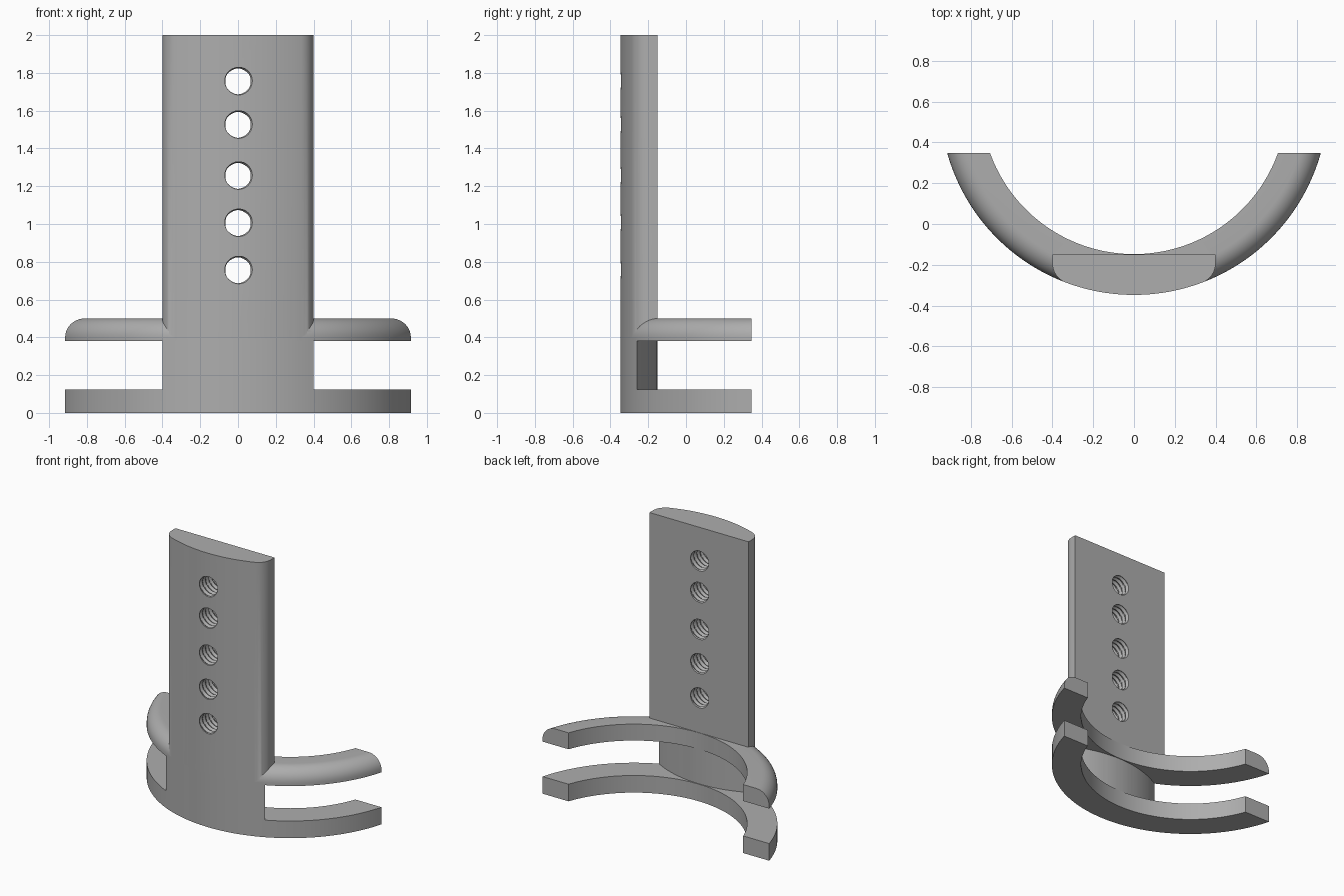
import bpy, bmesh
from math import sin, cos, acos, asin, sqrt, pi, tau

if "Cube" in bpy.data.objects:
    bpy.data.objects.remove(bpy.data.objects["Cube"])

CY = 0.6025            # common axis of the curved surfaces
R_OUT, R_IN = 0.95, 0.75
END_Y = 0.3475         # flat end of the bands
HALF_W = 0.4           # half width of the post
STEPS = 36             # arc segments per side

grey = bpy.data.materials.new("plain_grey")
grey.use_nodes = True
grey.diffuse_color = (0.42, 0.42, 0.42, 1)
grey.node_tree.nodes["Principled BSDF"].inputs["Base Color"].default_value = grey.diffuse_color


def make(name, bm):
    bmesh.ops.recalc_face_normals(bm, faces=bm.faces)
    mesh = bpy.data.meshes.new(name)
    bm.to_mesh(mesh)
    bm.free()
    mesh.materials.append(grey)
    obj = bpy.data.objects.new(name, mesh)
    bpy.context.collection.objects.link(obj)
    return obj


def skin(bm, sections):
    """Bridge closed sections one after the other and cap both ends."""
    rings = [[bm.verts.new(p) for p in s] for s in sections]
    n = len(rings[0])
    for a, b in zip(rings, rings[1:]):
        for i in range(n):
            j = (i + 1) % n
            bm.faces.new((a[i], a[j], b[j], b[i]))
    bm.faces.new(rings[0])
    bm.faces.new(rings[-1][::-1])


def band(name, profile):
    """Sweep an (r, z) profile about the axis, ending on the flat plane."""
    bm = bmesh.new()
    sections = []
    for k in range(-STEPS, STEPS + 1):
        section = []
        for r, z in profile:
            a = k / STEPS * acos((CY - END_Y) / r)
            section.append((r * sin(a), CY - r * cos(a), z))
        sections.append(section)
    skin(bm, sections)
    return make(name, bm)


def prism(name, outline, z0, z1):
    bm = bmesh.new()
    skin(bm, [[(x, y, z) for x, y in outline] for z in (z0, z1)])
    return make(name, bm)


def front_arc(limit):
    """Right half of the front curve, from the middle to an angle."""
    step = acos((CY - END_Y) / R_OUT) / STEPS
    angles = [k * step for k in range(STEPS) if k * step < limit - 0.004] + [limit]
    return [(R_OUT * sin(a), CY - R_OUT * cos(a)) for a in angles]


def mirrored(half):
    """Close a half outline whose first point lies on the middle line."""
    return [(-x, y) for x, y in half[:0:-1]] + half


# Lower band: plain rectangular section
bracket = band("curved_bracket", [(R_IN, 0), (R_OUT, 0), (R_OUT, 0.125), (R_IN, 0.125)])

# Upper band: outer top edge rounded
FIL = 0.1
rounded = [(R_OUT - FIL + FIL * cos(a), 0.4 + FIL * sin(a))
           for a in [i * pi / 20 for i in range(11)]]
upper_band = band("upper_band", [(R_IN, 0.38), (R_OUT, 0.38)] + rounded + [(R_IN, 0.5)])

# Post: curved front, rounded corners, flat back
fx = HALF_W - FIL
fy = CY - sqrt((R_OUT - FIL) ** 2 - fx ** 2)
tangent = asin(fx / (R_OUT - FIL))
start = tangent - pi / 2
half = front_arc(tangent)
half += [(fx + FIL * cos(start * (1 - i / 10)), fy + FIL * sin(start * (1 - i / 10)))
         for i in range(1, 11)]
half.append((HALF_W, -0.15))
post = prism("post", mirrored(half), 0.39, 2)

# Lens-shaped web joining the two bands
edge = front_arc(asin(HALF_W / R_OUT))
outline = mirrored(edge)
ey, apex = edge[-1][1], -0.152
sag = apex - ey
rb = (HALF_W ** 2 + sag ** 2) / (2 * sag)
sweep = asin(HALF_W / rb)
outline += [(rb * sin(sweep * t / 12), apex - rb + rb * cos(sweep * t / 12))
            for t in range(11, -12, -1)]
web = prism("web", outline, 0.06, 0.395)

# Threaded holes: helical cutters along y
bm = bmesh.new()
PITCH, SIDES, PER_TURN = 0.036, 32, 6
for z in (0.755, 1.005, 1.255, 1.525, 1.755):
    sections = []
    for i in range(52):
        y = -0.4031 + i * PITCH / PER_TURN
        ring = []
        for s in range(SIDES):
            phase = (i / PER_TURN - s / SIDES) % 1
            r = 0.067 + 0.012 * (1 - abs(2 * phase - 1))
            a = tau * s / SIDES
            ring.append((r * cos(a), y, z + r * sin(a)))
        sections.append(ring)
    skin(bm, sections)
cutter = make("thread_cutter", bm)
cutter.hide_render = True


def apply_boolean(target, tool, operation):
    mod = target.modifiers.new(operation, "BOOLEAN")
    mod.object, mod.operation, mod.solver = tool, operation, "EXACT"
    bpy.ops.object.select_all(action="DESELECT")
    bpy.context.view_layer.objects.active = target
    target.select_set(True)
    bpy.ops.object.modifier_apply(modifier=mod.name)
    bpy.data.objects.remove(tool)


# Drill the post, then fuse everything into one body
apply_boolean(post, cutter, "DIFFERENCE")
for part in (upper_band, web, post):
    apply_boolean(bracket, part, "UNION")
bpy.ops.object.shade_smooth_by_angle(angle=pi / 6)
